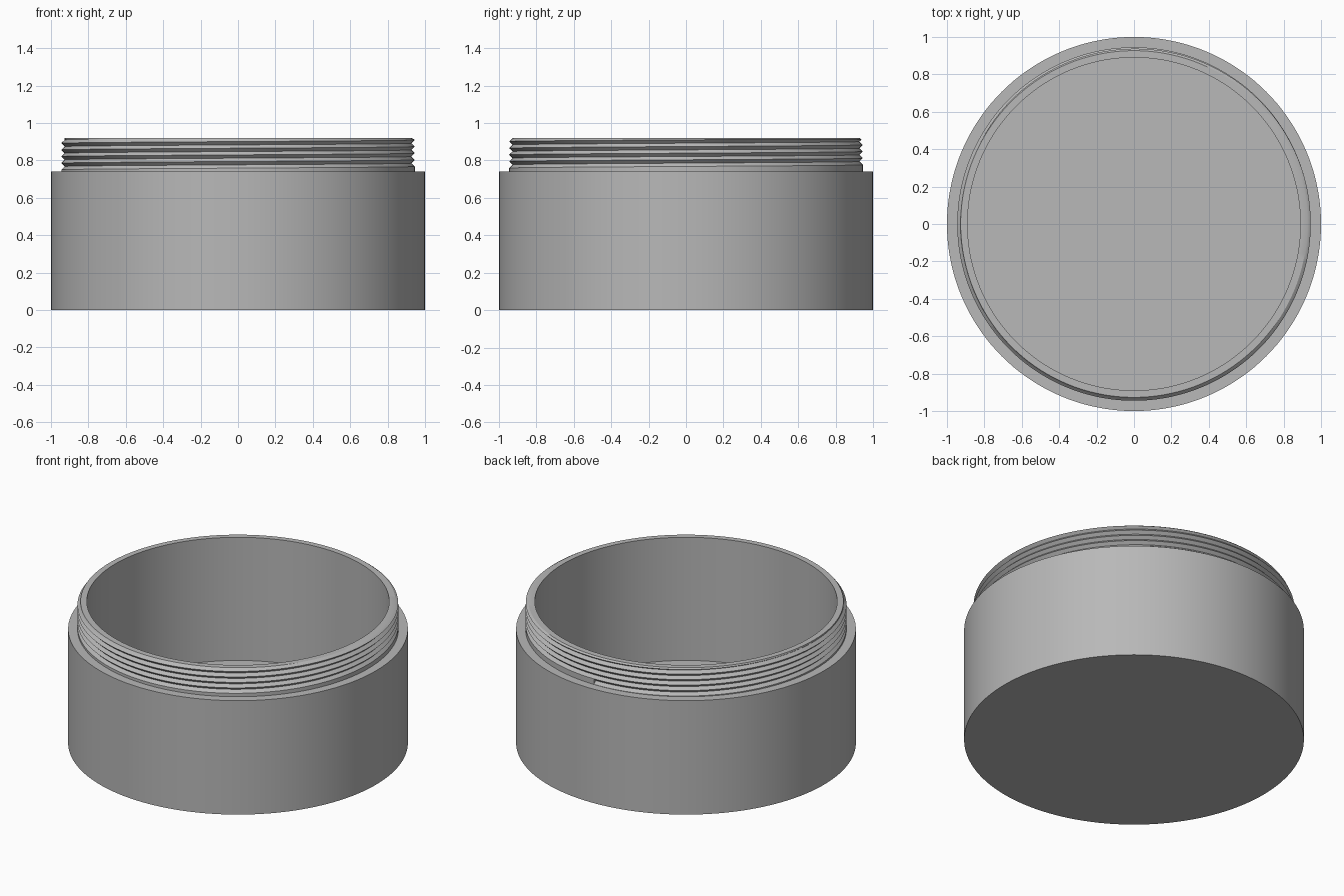
import bpy, bmesh, math

if "Cube" in bpy.data.objects:
    bpy.data.objects.remove(bpy.data.objects["Cube"], do_unlink=True)

SEGMENTS = 144
CREST, ROOT, BORE = 0.945, 0.927, 0.89   # neck radii
SHOULDER, TOP, FLOOR = 0.74, 0.92, 0.12  # heights
START, PITCH, TURNS = 0.741, 0.0355, 5
LEAD_OUT = 0.911                         # the thread fades to the root above this

grey = bpy.data.materials.new("plain_grey")
grey.use_nodes = True
colour = (0.48, 0.48, 0.48, 1)
grey.diffuse_color = colour
grey.node_tree.nodes["Principled BSDF"].inputs["Base Color"].default_value = colour


def sweep(name, profile_at, cap=None):
    """Turn a (radius, height) profile, which may change with the turn, about z."""
    bm = bmesh.new()
    columns = []
    for i in range(SEGMENTS + 1):
        turn = i / SEGMENTS
        a = math.pi / 2 + turn * math.tau
        columns.append([bm.verts.new((r * math.cos(a), r * math.sin(a), z))
                        for r, z in profile_at(turn)])
    for left, right in zip(columns, columns[1:]):
        for j in range(len(left) - 1):
            bm.faces.new((left[j], right[j], right[j + 1], left[j + 1]))
    if cap:
        bm.faces.new([columns[0][j] for j in cap])
    bmesh.ops.remove_doubles(bm, verts=bm.verts, dist=0.00005)
    mesh = bpy.data.meshes.new(name)
    bm.to_mesh(mesh)
    bm.free()
    mesh.materials.append(grey)
    obj = bpy.data.objects.new(name, mesh)
    bpy.context.collection.objects.link(obj)
    bpy.ops.object.select_all(action='DESELECT')
    obj.select_set(True)
    bpy.context.view_layer.objects.active = obj
    bpy.ops.object.shade_smooth_by_angle(angle=math.radians(30))
    return obj


def thread_profile(turn):
    """Plain collar, then V grooves that climb one pitch per turn, then the rim."""
    points = [(CREST, SHOULDER)]
    for k in range(2 * TURNS + 1):
        z = START + PITCH * (turn + k / 2)
        r = ROOT if k % 2 else CREST
        if z > LEAD_OUT:
            r0, z0 = points[-1]
            if z0 < LEAD_OUT:
                r = r0 + (r - r0) * (LEAD_OUT - z0) / (z - z0)
            else:
                r = r0
            z = LEAD_OUT
        points.append((r, z))
    return points + [(ROOT, TOP), (BORE, TOP)]


# Outer shell with base and shoulder
sweep("jar_body", lambda t: [(0, 0), (1, 0), (1, SHOULDER), (CREST, SHOULDER)])

# Threaded neck, with the small step where the first groove begins
sweep("threaded_neck", thread_profile, cap=(1, 2, 3))

# Inner wall and floor
sweep("jar_interior", lambda t: [(BORE, TOP), (BORE, FLOOR), (0, FLOOR)])
